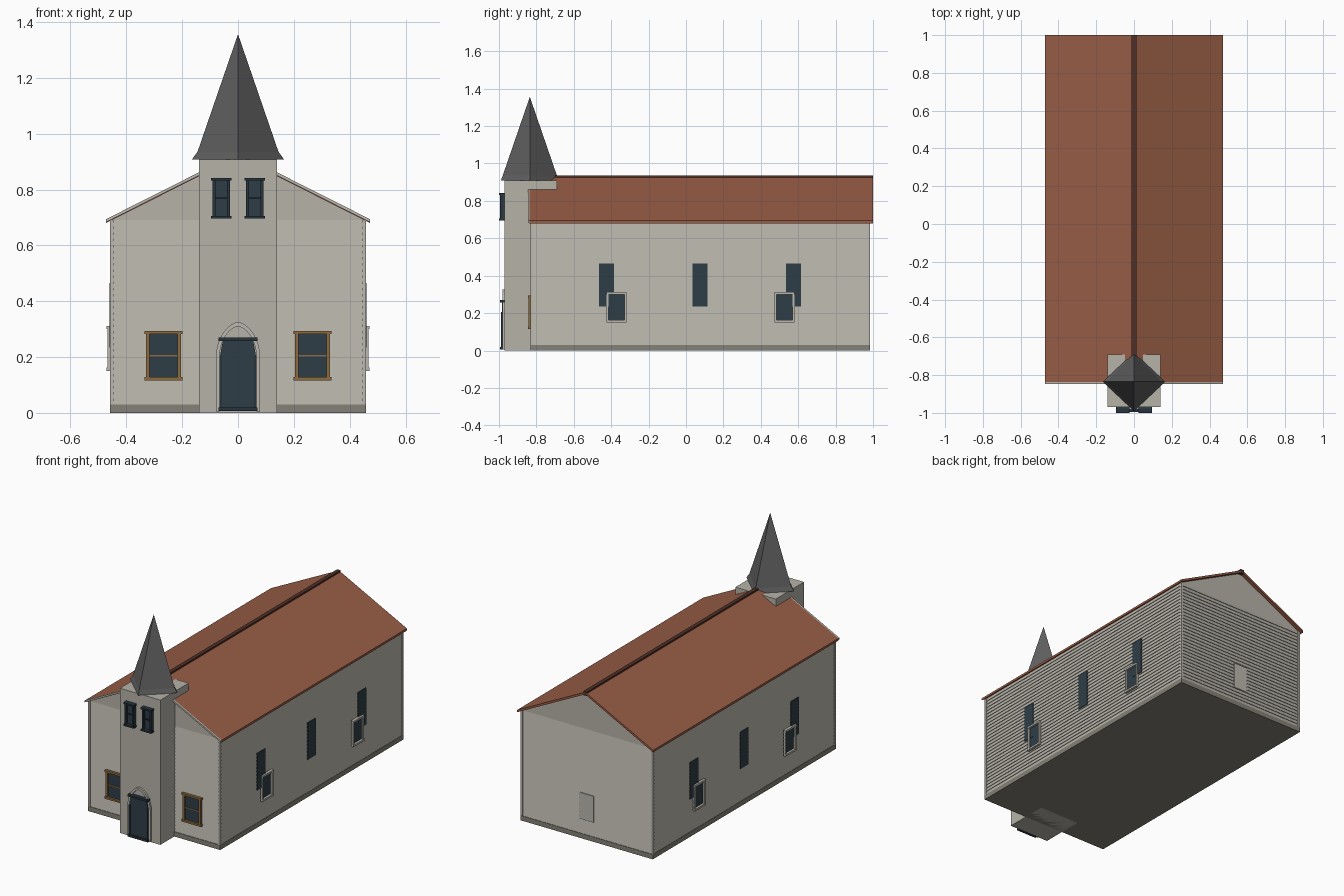
import bpy, bmesh, math

if "Cube" in bpy.data.objects:
    bpy.data.objects.remove(bpy.data.objects["Cube"])


def material(name, r, g, b):
    m = bpy.data.materials.new(name)
    m.use_nodes = True
    m.diffuse_color = (r, g, b, 1)
    m.node_tree.nodes["Principled BSDF"].inputs["Base Color"].default_value = (r, g, b, 1)
    return m


WALL = material("stone_beige", 0.47, 0.45, 0.395)
TRIM = material("pale_trim", 0.5, 0.48, 0.43)
PLINTH = material("base_grey", 0.23, 0.22, 0.18)
ROOF = material("red_roof", 0.32, 0.11, 0.062)
RIDGE = material("dark_ridge", 0.08, 0.03, 0.02)
SPIRE = material("slate_grey", 0.115, 0.115, 0.115)
GLASS = material("dark_glass", 0.028, 0.048, 0.062)
FRAME = material("dark_frame", 0.02, 0.034, 0.045)
WOOD = material("brown_wood", 0.26, 0.145, 0.05)


def finish(name, bm, mats):
    bmesh.ops.recalc_face_normals(bm, faces=bm.faces)
    me = bpy.data.meshes.new(name)
    bm.to_mesh(me)
    bm.free()
    for m in mats:
        me.materials.append(m)
    ob = bpy.data.objects.new(name, me)
    bpy.context.collection.objects.link(ob)
    return ob


def boxes(name, parts):
    """Each part is (x range, y range, z range, material)."""
    bm = bmesh.new()
    mats = []
    for *ranges, mat in parts:
        if mat not in mats:
            mats.append(mat)
        verts = bmesh.ops.create_cube(bm, size=1)["verts"]
        for v in verts:
            v.co = [(a + b) / 2 + c * abs(b - a) for (a, b), c in zip(ranges, v.co)]
        for f in {f for v in verts for f in v.link_faces}:
            f.material_index = mats.index(mat)
    return finish(name, bm, mats)


def prism(name, outline, y0, y1, mat):
    """Extrude an x-z outline along y."""
    bm = bmesh.new()
    face = bm.faces.new([bm.verts.new((x, y0, z)) for x, z in outline])
    new = bmesh.ops.extrude_face_region(bm, geom=[face])["geom"]
    moved = [v for v in new if isinstance(v, bmesh.types.BMVert)]
    bmesh.ops.translate(bm, verts=moved, vec=(0, y1 - y0, 0))
    return finish(name, bm, [mat])


def stack(name, rings, mat):
    """Skin a column of equal-sized rings and cap both ends."""
    bm = bmesh.new()
    loops = [[bm.verts.new(p) for p in ring] for ring in rings]
    for low, high in zip(loops, loops[1:]):
        for i in range(len(low)):
            j = (i + 1) % len(low)
            bm.faces.new((low[i], low[j], high[j], high[i]))
    bm.faces.new(loops[0])
    bm.faces.new(loops[-1])
    return finish(name, bm, [mat])


def on_front(wall):
    return lambda u, d, z: (u, (wall - d[0], wall - d[1]), z)


def on_side(s, wall):
    return lambda u, d, z: ((s * (wall + d[0]), s * (wall + d[1])), u, z)


def window(name, place, u, z, depth, edge, frame, bar=True, ledge=0.0):
    """Glass with two stiles, a header, a sill and an optional middle bar."""
    (a, b), (lo, hi) = u, z
    d = (-0.01, depth * 0.8)
    parts = [place(u, (-0.01, depth * 0.25), z) + (GLASS,)]
    for stile in ((a, a + edge), (b - edge, b)):
        parts.append(place(stile, d, z) + (frame,))
    for rail in ((lo, lo + edge), (hi - edge, hi)):
        parts.append(place((a - ledge, b + ledge), (-0.01, depth), rail) + (frame,))
    if bar:
        mid = (lo + hi) / 2
        parts.append(place(u, (-0.01, depth * 0.5), (mid - 0.003, mid + 0.003)) + (frame,))
    return boxes(name, parts)


HALF, FRONT, BACK, EAVE = 0.453, -0.825, 0.978, 0.69

# Clapboard walls: each board leans out at its lower edge
rings = []
count = 30
step = (EAVE - 0.03) / count
for i in range(count):
    for out, z in ((0.004, 0.03 + i * step), (0, 0.03 + (i + 1) * step)):
        x, f, b = HALF + out, FRONT - out, BACK + out
        rings.append([(-x, f, z), (x, f, z), (x, b, z), (-x, b, z)])
stack("clapboard_walls", rings, WALL)
boxes("base_plinth", [((-0.459, 0.459), (-0.832, 0.985), (0, 0.03), PLINTH)])
boxes("corner_boards", [((s * 0.445, s * 0.459), (y, y + 0.014), (0.03, EAVE), TRIM)
                        for s in (-1, 1) for y in (-0.832, 0.97)])

# Gables and roof
RISE, APEX, WIDE = 0.504, 0.932, 0.472


def chevron(thick):
    low = APEX - RISE * WIDE
    return [(-WIDE, low), (0, APEX), (WIDE, low),
            (WIDE, low - thick), (0, APEX - thick), (-WIDE, low - thick)]


gable_top = APEX - 0.008
prism("gables", [(-HALF, EAVE), (HALF, EAVE), (HALF, gable_top - RISE * HALF),
                 (0, gable_top), (-HALF, gable_top - RISE * HALF)], FRONT, BACK, WALL)
prism("roof", chevron(0.014), -0.836, 1.0, ROOF)
prism("front_rake", chevron(0.011), -0.846, -0.836, TRIM)
boxes("ridge_cap", [((-0.012, 0.012), (-0.836, 1.0), (0.91, 0.936), RIDGE)])

# Tower with a flared four-sided spire
boxes("tower", [((-0.14, 0.14), (-0.97, -0.69), (0, 0.908), WALL)])
TY = -0.835
stack("spire", [[(rx, TY, z), (0, TY + ry, z), (-rx, TY, z), (0, TY - ry, z)]
                for rx, ry, z in ((0.165, 0.155, 0.908), (0.145, 0.145, 0.935),
                                  (0.0005, 0.0005, 1.355))], SPIRE)

# Windows
for s, side in ((1, "left"), (-1, "right")):
    c = s * 0.267
    window(side + "_front_window", on_front(-0.828), (c - 0.062, c + 0.062),
           (0.116, 0.294), 0.018, 0.012, WOOD, ledge=0.006)
    c = s * 0.06
    window(side + "_tower_window", on_front(-0.97), (c - 0.031, c + 0.031),
           (0.696, 0.842), 0.03, 0.01, FRAME, ledge=0.005)
    place = on_side(s, HALF)
    for n, y in enumerate((-0.425, 0.075, 0.575)):
        boxes(f"{side}_tall_window_{n}",
              [place((y - 0.04, y + 0.04), (-0.01, 0.007), (0.235, 0.465)) + (GLASS,)])
    for n, y in enumerate((-0.372, 0.527)):
        window(f"{side}_framed_window_{n}", place, (y - 0.054, y + 0.054),
               (0.15, 0.312), 0.018, 0.012, TRIM, bar=False)
boxes("back_panel", [((-0.048, 0.048), (BACK - 0.01, BACK + 0.007), (0.12, 0.285), TRIM)])

# Door with its pointed surround


def arch(w, spring, top):
    pts = [(w, 0.005)]
    for i in range(17):
        a = math.pi * i / 16
        c = math.cos(a)
        pts.append((w * math.copysign(abs(c) ** 1.2, c), spring + (top - spring) * math.sin(a)))
    return pts + [(-w, 0.005)]


prism("door_surround", arch(0.079, 0.2, 0.325) + arch(0.066, 0.2, 0.31)[::-1],
      -0.982, -0.965, TRIM)
prism("door", [(-0.064, 0.01), (0.064, 0.01), (0.064, 0.205), (0.054, 0.26),
               (-0.054, 0.26), (-0.064, 0.205)], -0.985, -0.965, GLASS)
boxes("door_rails", [((-0.07, 0.07), (-0.995, -0.965), z, FRAME)
                     for z in ((0.006, 0.02), (0.257, 0.27))]
      + [((s * 0.058, s * 0.066), (-0.989, -0.965), (0.01, 0.205), FRAME) for s in (-1, 1)])
